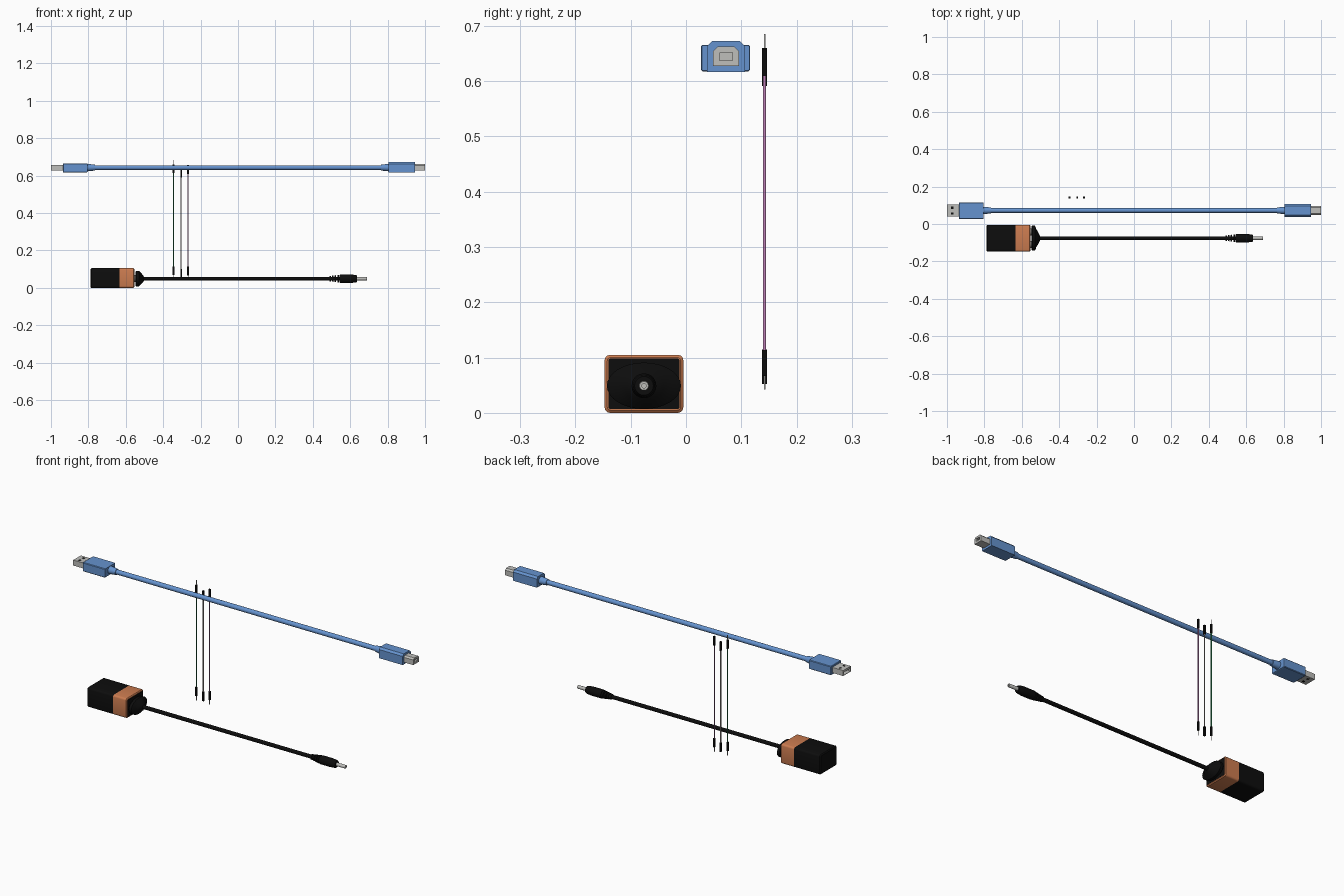
import bpy, bmesh, math
from mathutils import Vector

if "Cube" in bpy.data.objects:
    bpy.data.objects.remove(bpy.data.objects["Cube"])


def material(name, rgb):
    m = bpy.data.materials.new(name)
    m.diffuse_color = (*rgb, 1)
    m.use_nodes = True
    m.node_tree.nodes["Principled BSDF"].inputs["Base Color"].default_value = m.diffuse_color
    return m


BLUE = material("cable blue", (0.13, 0.29, 0.62))
SILVER = material("plug metal", (0.52, 0.52, 0.50))
BLACK = material("black plastic", (0.004, 0.004, 0.004))
ORANGE = material("copper orange", (0.60, 0.20, 0.08))
GREEN = material("wire green", (0.03, 0.30, 0.11))
GREY = material("wire grey", (0.40, 0.36, 0.34))
PURPLE = material("wire purple", (0.50, 0.21, 0.46))


# ---- cross-sections (lists of offsets from the axis) ----
def ellipse(a, b=None, n=20):
    b = a if b is None else b
    return [(a * math.cos(2 * math.pi * i / n), b * math.sin(2 * math.pi * i / n)) for i in range(n)]


def rounded(a, b, r, n=3):
    pts = []
    for k, (sx, sy) in enumerate([(1, 1), (-1, 1), (-1, -1), (1, -1)]):
        for i in range(n + 1):
            t = math.pi / 2 * (k + i / n)
            pts.append((sx * (a - r) + r * math.cos(t), sy * (b - r) + r * math.sin(t)))
    return pts


def rect(a, b):
    return [(a, b), (-a, b), (-a, -b), (a, -b)]


def chamfered(a, b, c):
    # rectangle with its two top corners cut off
    return [(a, b - c), (a - c, b), (c - a, b), (-a, b - c), (-a, -b), (a, -b)]


def loft(name, centre, sections, mat, axis='X', smooth=True):
    """Skin a list of (position, profile) along X (centre=y,z) or Z (centre=x,y)."""
    bm = bmesh.new()
    rings = []
    for p, prof in sections:
        ring = []
        for u, v in prof:
            u, v = u + centre[0], v + centre[1]
            ring.append(bm.verts.new((p, u, v) if axis == 'X' else (u, v, p)))
        rings.append(ring)
    n = len(rings[0])
    for r0, r1 in zip(rings, rings[1:]):
        for i in range(n):
            j = (i + 1) % n
            bm.faces.new((r0[i], r0[j], r1[j], r1[i]))
    bm.faces.new(rings[0][::-1])
    bm.faces.new(rings[-1])
    bmesh.ops.recalc_face_normals(bm, faces=bm.faces)
    me = bpy.data.meshes.new(name)
    bm.to_mesh(me)
    bm.free()
    me.materials.append(mat)
    ob = bpy.data.objects.new(name, me)
    bpy.context.collection.objects.link(ob)
    if smooth:
        bpy.ops.object.select_all(action='DESELECT')
        ob.select_set(True)
        bpy.context.view_layer.objects.active = ob
        bpy.ops.object.shade_smooth_by_angle(angle=math.radians(35))
    return ob


# ---- blue data cable ----
C = (0.0725, 0.643)
loft("data_cable", C, [(-0.78, ellipse(0.0125)), (0.78, ellipse(0.0125))], BLUE)
for side, name in ((-1, "left"), (1, "right")):
    loft(name + "_strain_relief", C, [(side * x, ellipse(r)) for x, r in
         ((0.81, 0.020), (0.795, 0.019), (0.765, 0.0155))], BLUE)

# flat plug: housing, open metal shell and tongue
CA = (0.0715, 0.6415)
loft("flat_plug_housing", CA, [(-0.936, rounded(0.043, 0.0225, 0.002, 1)),
     (-0.934, rounded(0.0445, 0.024, 0.003, 1)), (-0.808, rounded(0.0445, 0.024, 0.003, 1)),
     (-0.805, rounded(0.043, 0.0225, 0.002, 1))], BLUE, smooth=False)
loft("flat_plug_shell", CA, [(-0.93, rect(0.032, 0.0145)), (-1.0, rect(0.032, 0.0145)),
     (-1.0, rect(0.0295, 0.012)), (-0.94, rect(0.0295, 0.012))], SILVER, smooth=False)
loft("flat_plug_tongue", (CA[0], CA[1] + 0.006), [(-0.997, rect(0.029, 0.005)),
     (-0.939, rect(0.029, 0.005))], SILVER, smooth=False)
for z in (-0.0147, 0.0147):
    for y in (-0.015, 0.015):
        loft("flat_plug_window", (-0.972, CA[0] + y), [(CA[1] + z - 0.0005, rect(0.006, 0.006)),
             (CA[1] + z + 0.0005, rect(0.006, 0.006))], BLACK, 'Z', False)

# square plug: housing with cut top corners, metal shell with a socket
CB = (0.0725, 0.6445)
loft("square_plug_housing", CB, [(0.805, chamfered(0.0345, 0.028, 0.010)),
     (0.945, chamfered(0.0345, 0.028, 0.010))], BLUE, smooth=False)
loft("square_plug_shell", CB, [(0.94, chamfered(0.0235, 0.0175, 0.008)),
     (1.0, chamfered(0.0235, 0.0175, 0.008)), (1.0, chamfered(0.0115, 0.0073, 0.0008)),
     (0.955, chamfered(0.0115, 0.0073, 0.0008))], SILVER, smooth=False)

# ---- battery ----
B = (-0.076, 0.0525)
full, small = rounded(0.0712, 0.0525, 0.010), rounded(0.0665, 0.048, 0.007)
loft("battery_body", B, [(-0.789, small), (-0.784, full), (-0.634, full)], BLACK)
loft("battery_top_band", B, [(-0.634, full), (-0.558, full), (-0.554, small)], ORANGE)
loft("battery_end_panel", B, [(-0.556, rounded(0.064, 0.0455, 0.003)),
     (-0.553, rounded(0.064, 0.0455, 0.003))], BLACK)
for y in (-0.033, 0.033):
    loft("battery_terminal", (B[0] + y, 0.05), [(-0.555, ellipse(0.018)), (-0.543, ellipse(0.018))], SILVER)

# ---- snap connector and power lead ----
P = (-0.076, 0.049)
loft("snap_connector", P, [(x, ellipse(a, b, 32)) for x, a, b in (
    (-0.547, 0.064, 0.038), (-0.544, 0.067, 0.042), (-0.530, 0.067, 0.042), (-0.526, 0.060, 0.038),
    (-0.522, 0.046, 0.034), (-0.514, 0.036, 0.026), (-0.508, 0.022, 0.018), (-0.503, 0.012, 0.012))], BLACK)
loft("power_lead", P, [(-0.51, ellipse(0.010)), (0.55, ellipse(0.010))], BLACK)

# strain-relief rings, barrel grip and metal tip
for i in range(4):
    x, r = 0.488 + 0.0145 * i, 0.0135 + 0.0022 * i
    loft("relief_ring", P, [(x, ellipse(r)), (x + 0.008, ellipse(r + 0.001))], BLACK)
loft("barrel_grip", P, [(x, ellipse(r)) for x, r in (
    (0.543, 0.0205), (0.548, 0.0225), (0.605, 0.0225), (0.630, 0.020), (0.637, 0.017))], BLACK)
loft("barrel_tip", P, [(x, ellipse(r)) for x, r in (
    (0.63, 0.009), (0.687, 0.009), (0.690, 0.008), (0.690, 0.004), (0.660, 0.004))], SILVER)

# ---- jumper wires: x, colour, bottom and top of housings, pin at bottom / top ----
for name, x, mat, lo, hi, pin_lo, pin_hi in (
        ("green", -0.345, GREEN, 0.068, 0.660, True, True),
        ("grey", -0.304, GREY, 0.052, 0.640, False, False),
        ("purple", -0.267, PURPLE, 0.067, 0.658, True, False)):
    c = (x, 0.142)
    loft(name + "_wire", c, [(lo + 0.04, ellipse(0.003, n=12)), (hi - 0.04, ellipse(0.003, n=12))], mat, 'Z')
    for end, s, pin in ((lo, 1, pin_lo), (hi, -1, pin_hi)):
        sq = rect(0.0045, 0.0045)
        if pin:
            loft(name + "_housing", c, [(end, sq), (end + s * 0.047, sq)], BLACK, 'Z', False)
            loft(name + "_pin", c, [(end + s * 0.01, rect(0.0014, 0.0014)),
                 (end - s * 0.025, rect(0.0014, 0.0014))], SILVER, 'Z', False)
        else:
            hole = rect(0.002, 0.002)
            loft(name + "_socket", c, [(end + s * 0.03, hole), (end, hole), (end, sq),
                 (end + s * 0.049, sq)], BLACK, 'Z', False)
